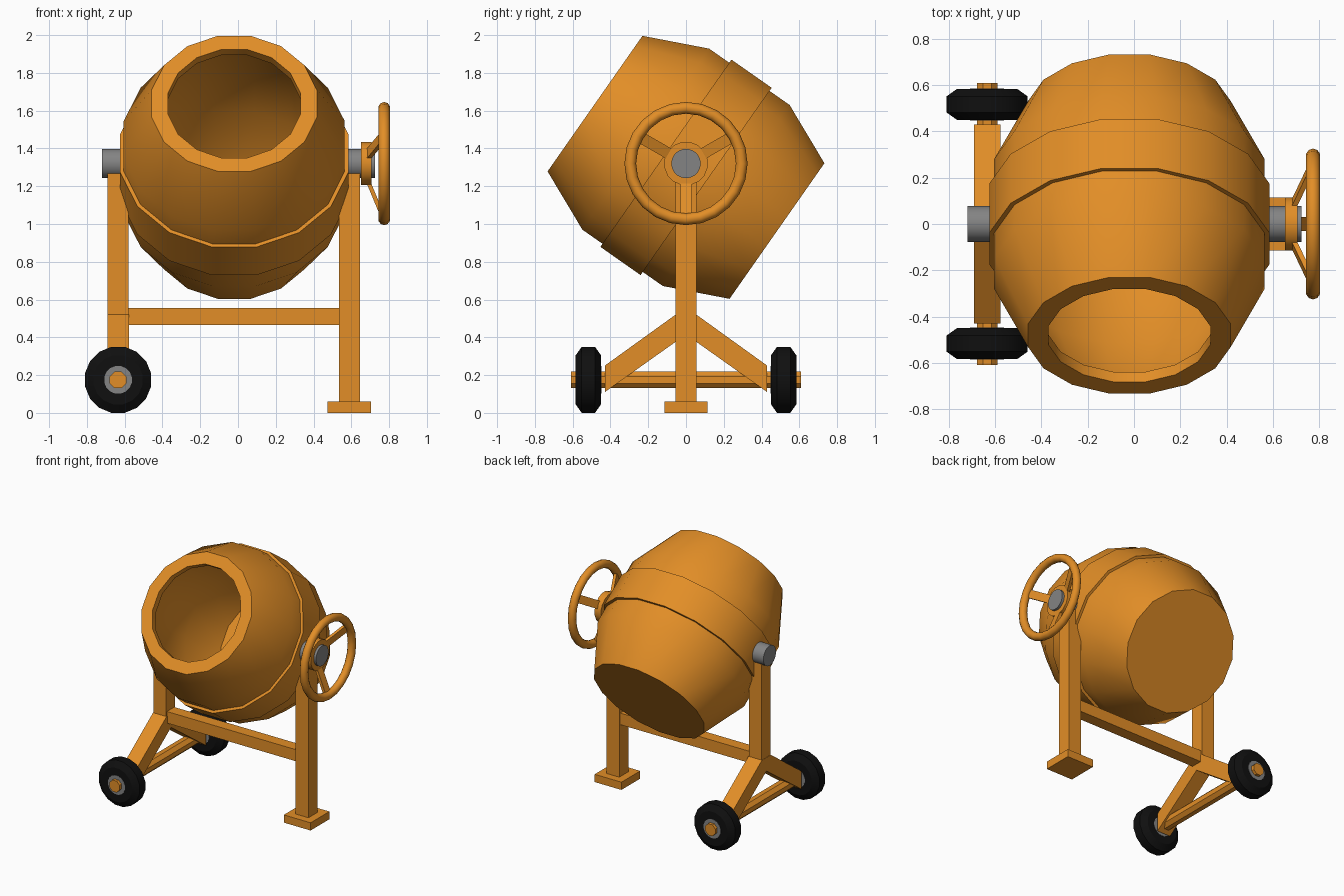
import bpy, bmesh
from math import pi, cos, radians
from mathutils import Matrix, Vector

if "Cube" in bpy.data.objects:
    bpy.data.objects.remove(bpy.data.objects["Cube"])


def material(name, rgb):
    m = bpy.data.materials.new(name)
    m.use_nodes = True
    m.diffuse_color = (*rgb, 1)
    m.node_tree.nodes["Principled BSDF"].inputs["Base Color"].default_value = (*rgb, 1)
    return m


ORANGE = material("orange_paint", (0.76, 0.27, 0.02))
BLACK = material("black_rubber", (0.005, 0.005, 0.005))
GREY = material("grey_steel", (0.23, 0.23, 0.23))

AXIS = {"X": Matrix.Rotation(pi / 2, 4, "Y"), "Y": Matrix.Rotation(-pi / 2, 4, "X")}
PIVOT_Z = 1.32


def finish(name, bm, mat, smooth=False):
    bmesh.ops.recalc_face_normals(bm, faces=bm.faces)
    mesh = bpy.data.meshes.new(name)
    bm.to_mesh(mesh)
    bm.free()
    mesh.materials.append(mat)
    ob = bpy.data.objects.new(name, mesh)
    bpy.context.collection.objects.link(ob)
    if smooth:
        bpy.ops.object.select_all(action="DESELECT")
        ob.select_set(True)
        bpy.context.view_layer.objects.active = ob
        bpy.ops.object.shade_smooth_by_angle(angle=radians(30))
    return ob


def box(name, lo, hi, mat=ORANGE):
    bm = bmesh.new()
    bmesh.ops.create_cube(bm, size=1)
    lo, hi = Vector(lo), Vector(hi)
    bmesh.ops.scale(bm, vec=hi - lo, verts=bm.verts)
    bmesh.ops.translate(bm, vec=(lo + hi) / 2, verts=bm.verts)
    return finish(name, bm, mat)


def lathe(name, profile, matrix, mat, sides=16, closed=False):
    """Turn (radius, height) points about local z; radii are measured to the flats."""
    bm = bmesh.new()
    k = 1 / cos(pi / sides)
    rings = []
    for i in range(sides):
        turn = Matrix.Rotation((i + 0.5) * 2 * pi / sides, 3, "Z")
        rings.append([bm.verts.new(turn @ Vector((r * k, 0, h))) for r, h in profile])
    n = len(profile)
    for i in range(sides):
        a, b = rings[i], rings[(i + 1) % sides]
        for j in range(n if closed else n - 1):
            m = (j + 1) % n
            bm.faces.new((a[j], a[m], b[m], b[j]))
    bmesh.ops.remove_doubles(bm, verts=bm.verts, dist=1e-5)
    bm.transform(matrix)
    return finish(name, bm, mat, True)


def rod(name, axis, centre, radius, length, mat, sides=16):
    h = length / 2
    return lathe(name, [(0, -h), (radius, -h), (radius, h), (0, h)],
                 Matrix.Translation(centre) @ AXIS[axis], mat, sides)


# Tilted mixing drum with a thick mouth rim and a hollow inside
tilt = Matrix.Translation((-0.02, 0, 1.30)) @ Matrix.Rotation(radians(55), 4, "X")
outer = [(0, -0.588), (0.438, -0.588), (0.585, -0.26), (0.585, 0.26), (0.438, 0.588)]
inner = [(0.35, 0.588), (0.35, 0.535), (0.42, 0.51), (0.535, 0.25),
         (0.535, -0.25), (0.405, -0.54), (0, -0.54)]
lathe("drum", outer + inner, tilt, ORANGE)
lathe("drum_band", [(0.605, -0.13), (0.605, 0.13), (0.57, 0.13), (0.57, -0.13)],
      tilt, ORANGE, closed=True)

# Frame
box("wheel_side_post", (-0.69, -0.055, 0.47), (-0.58, 0.055, 1.27))
box("foot_side_post", (0.535, -0.055, 0.05), (0.645, 0.055, 1.27))
box("foot_plate", (0.475, -0.115, 0), (0.705, 0.115, 0.06))
box("cross_beam", (-0.59, -0.045, 0.465), (0.545, 0.045, 0.555))

# Splayed braces carrying the axle
half = [(0.055, 0.52), (0.43, 0.25), (0.43, 0.11)]
outline = half + [(0, 0.415)] + [(-y, z) for y, z in reversed(half)]
bm = bmesh.new()
face = bm.faces.new([bm.verts.new((-0.692, y, z)) for y, z in outline])
ext = bmesh.ops.extrude_face_region(bm, geom=[face])
bmesh.ops.translate(bm, vec=(0.116, 0, 0),
                    verts=[v for v in ext["geom"] if isinstance(v, bmesh.types.BMVert)])
finish("axle_braces", bm, ORANGE)

# Axle and road wheels
rod("axle", "Y", (-0.635, 0, 0.175), 0.044, 1.22, ORANGE, 8)
tyre = [(0.07, -0.067), (0.13, -0.067), (0.175, -0.035),
        (0.175, 0.035), (0.13, 0.067), (0.07, 0.067)]
for side, y in (("front", -0.517), ("back", 0.517)):
    spot = (-0.635, y, 0.175)
    lathe(side + "_tyre", tyre, Matrix.Translation(spot) @ AXIS["Y"], BLACK, closed=True)
    rod(side + "_wheel_hub", "Y", spot, 0.073, 0.138, GREY)

# Pivot pins
rod("wheel_side_pivot", "X", (-0.65, 0, PIVOT_Z), 0.077, 0.14, GREY, 24)
rod("foot_side_pivot", "X", (0.64, 0, PIVOT_Z), 0.077, 0.17, GREY, 24)

# Tipping handwheel: hub, rim and three dished spokes
rod("handwheel_hub", "X", (0.679, 0, PIVOT_Z), 0.114, 0.054, ORANGE)
bpy.ops.mesh.primitive_torus_add(major_segments=24, minor_segments=10,
                                 major_radius=0.295, minor_radius=0.031,
                                 location=(0.774, 0, PIVOT_Z), rotation=(0, pi / 2, 0))
rim = bpy.context.object
rim.name = "handwheel_rim"
rim.data.materials.append(ORANGE)
bpy.ops.object.shade_smooth_by_angle(angle=radians(50))

start, end = Vector((0.685, 0, -0.085)), Vector((0.768, 0, -0.285))
along = end - start
for i in range(3):
    bm = bmesh.new()
    bmesh.ops.create_cube(bm, size=1)
    bmesh.ops.scale(bm, vec=(0.022, 0.06, along.length), verts=bm.verts)
    lean = Matrix.Rotation(Vector((0, 0, -1)).angle(along), 4, "Y")
    place = Matrix.Translation((start + end) / 2) @ lean.inverted()
    bm.transform(Matrix.Translation((0, 0, PIVOT_Z))
                 @ Matrix.Rotation(i * 2 * pi / 3, 4, "X") @ place)
    finish("handwheel_spoke_%d" % (i + 1), bm, ORANGE)
